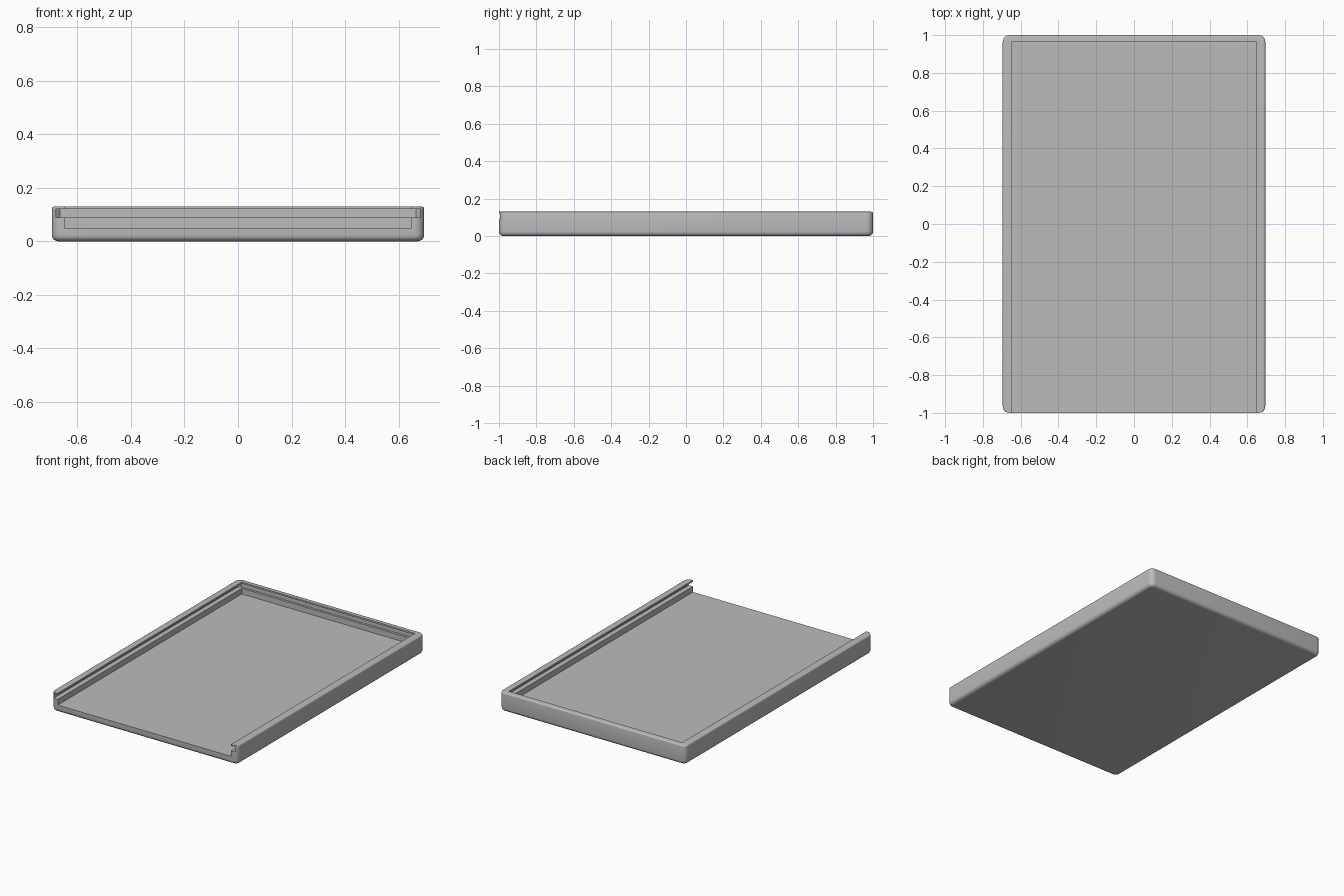
import bpy, bmesh, math

cube = bpy.data.objects.get("Cube")
if cube:
    bpy.data.objects.remove(cube, do_unlink=True)

HALF_X, HALF_Y, HEIGHT = 0.695, 1.0, 0.13
CORNER, BOTTOM_R, TOP_R = 0.035, 0.024, 0.01

grey = bpy.data.materials.new("plain grey")
grey.use_nodes = True
colour = (0.5, 0.5, 0.5, 1)
grey.diffuse_color = colour
grey.node_tree.nodes["Principled BSDF"].inputs["Base Color"].default_value = colour


def outline(x, front, back, radius, steps=6):
    """Rounded rectangle, counter-clockwise from the back left corner."""
    points = []
    corners = [(x, back), (-x, back), (-x, front), (x, front)]
    for i, (cx, cy) in enumerate(corners):
        px = cx - math.copysign(radius, cx)
        py = cy - radius if cy == back else cy + radius
        for s in range(steps + 1):
            a = math.pi / 2 * (i + s / steps)
            points.append((px + radius * math.cos(a), py + radius * math.sin(a)))
    return points


def loft(name, levels):
    """Closed solid through stacked outlines given as (z, points)."""
    bm = bmesh.new()
    rings = [[bm.verts.new((x, y, z)) for x, y in pts] for z, pts in levels]
    for low, high in zip(rings, rings[1:]):
        n = len(low)
        for i in range(n):
            j = (i + 1) % n
            bm.faces.new((low[i], low[j], high[j], high[i]))
    bm.faces.new(rings[0][::-1])
    bm.faces.new(rings[-1])
    bmesh.ops.recalc_face_normals(bm, faces=bm.faces)
    mesh = bpy.data.meshes.new(name)
    bm.to_mesh(mesh)
    bm.free()
    mesh.materials.append(grey)
    obj = bpy.data.objects.new(name, mesh)
    bpy.context.collection.objects.link(obj)
    return obj


# Outer body: rounded underside, softened top rim that stays square at the front
levels = []
for s in range(6):
    a = math.pi / 2 * s / 5
    d = BOTTOM_R * (1 - math.sin(a))
    ring = outline(HALF_X - d, d - HALF_Y, HALF_Y - d, CORNER - d)
    levels.append((BOTTOM_R * (1 - math.cos(a)), ring))
for s in range(5):
    a = math.pi / 2 * s / 4
    d = TOP_R * (1 - math.cos(a))
    ring = outline(HALF_X - d, -HALF_Y, HALF_Y - d, CORNER - d)
    levels.append((HEIGHT - TOP_R + TOP_R * math.sin(a), ring))
tray = loft("sliding_lid_tray", levels)

# Main recess, open at the front
recess = [(0.647, 0.965), (-0.647, 0.965), (-0.647, -1.2), (0.647, -1.2)]
recess_cutter = loft("recess_cutter", [(0.05, recess), (0.3, recess)])

# Lid groove running round three walls, with clipped back corners
half_groove = [(0.679, -1.2), (0.679, 0.965), (0.664, 0.98)]
groove = half_groove + [(-x, y) for x, y in reversed(half_groove)]
groove_cutter = loft("groove_cutter", [(0.088, groove), (0.12, groove)])

bpy.context.view_layer.objects.active = tray
tray.select_set(True)
for cutter in (recess_cutter, groove_cutter):
    mod = tray.modifiers.new(cutter.name, "BOOLEAN")
    mod.operation = "DIFFERENCE"
    mod.solver = "EXACT"
    mod.object = cutter
    bpy.ops.object.modifier_apply(modifier=mod.name)
    bpy.data.objects.remove(cutter, do_unlink=True)

bpy.ops.object.shade_smooth_by_angle(angle=math.radians(35))
